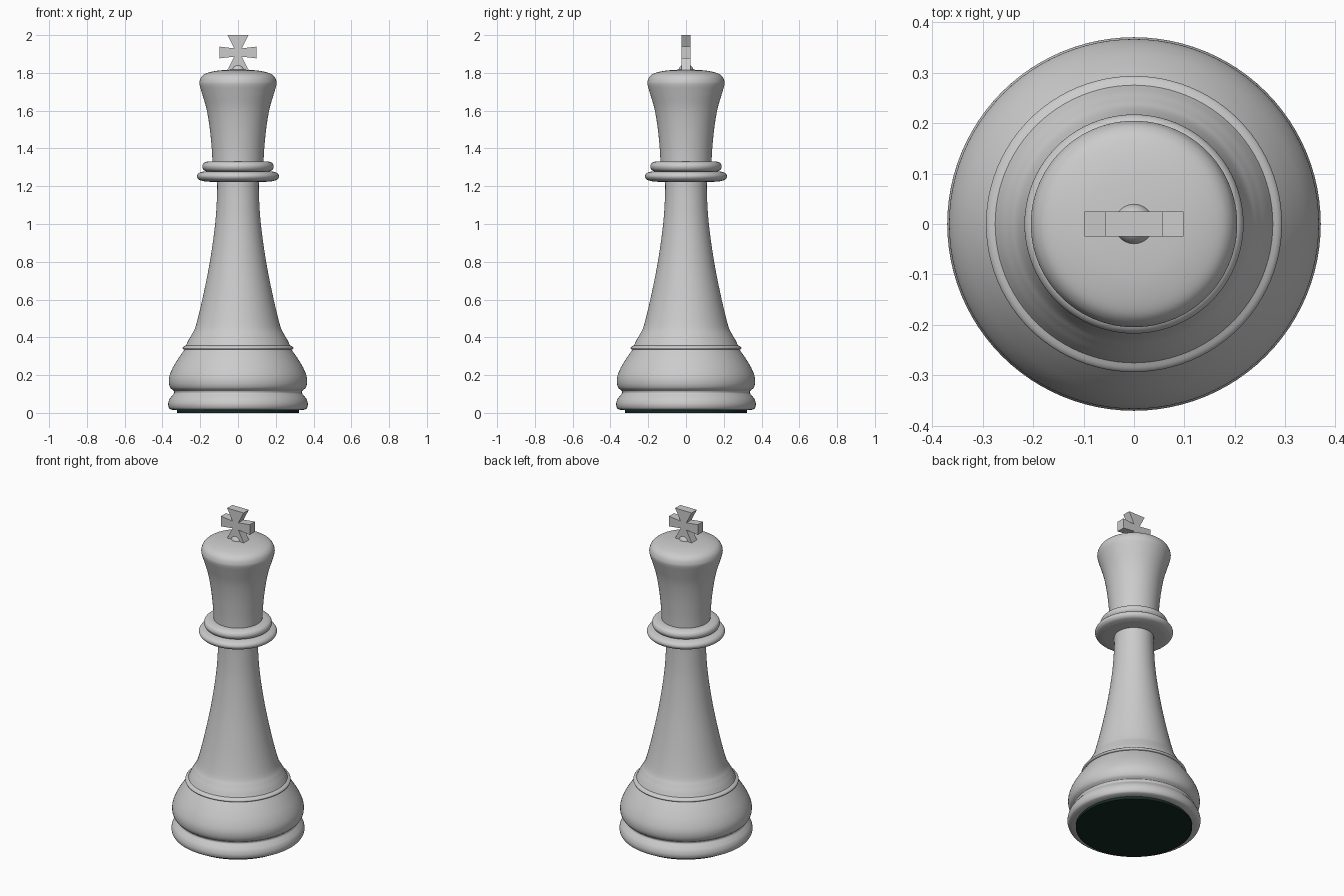
import bpy, bmesh, math
from mathutils import Vector

if "Cube" in bpy.data.objects:
    bpy.data.objects.remove(bpy.data.objects["Cube"])

SIDES = 96


def finish(name, bm, smooth=True):
    bmesh.ops.recalc_face_normals(bm, faces=bm.faces[:])
    mesh = bpy.data.meshes.new(name)
    bm.to_mesh(mesh)
    bm.free()
    obj = bpy.data.objects.new(name, mesh)
    bpy.context.collection.objects.link(obj)
    if smooth:
        bpy.ops.object.select_all(action='DESELECT')
        obj.select_set(True)
        bpy.context.view_layer.objects.active = obj
        bpy.ops.object.shade_smooth_by_angle(angle=math.radians(35))
    return obj


def spline(pts, steps=5):
    """Smooth curve through (radius, height) points."""
    p = [Vector(q) for q in pts]
    p = [2 * p[0] - p[1]] + p + [2 * p[-1] - p[-2]]
    out = []
    for a, b, c, d in zip(p, p[1:], p[2:], p[3:]):
        for i in range(steps):
            t = i / steps
            out.append(0.5 * (2 * b + (c - a) * t + (2 * a - 5 * b + 4 * c - d) * t * t
                              + (3 * b - a - 3 * c + d) * t ** 3))
    return out + [p[-2]]


def lathe(name, *curves):
    """Spin one or more smooth curves, joined at sharp corners, around z."""
    prof = []
    for c in curves:
        for v in spline(c):
            if not prof or (v - prof[-1]).length > 1e-5:
                prof.append(v)
    bm = bmesh.new()
    vs = [bm.verts.new((max(r, 0), 0, z)) for r, z in prof]
    es = [bm.edges.new(e) for e in zip(vs, vs[1:])]
    bmesh.ops.spin(bm, geom=vs + es, cent=(0, 0, 0), axis=(0, 0, 1),
                   angle=math.tau, steps=SIDES, use_merge=True)
    bmesh.ops.remove_doubles(bm, verts=bm.verts[:], dist=1e-5)
    return finish(name, bm)


# Felt pad under the base
felt = lathe("felt_pad", [(0, 0), (0.323, 0)], [(0.323, 0), (0.323, 0.02)],
             [(0.323, 0.02), (0, 0.02)])
green = bpy.data.materials.new("dark_green_felt")
green.diffuse_color = (0.008, 0.025, 0.016, 1)
green.use_nodes = True
green.node_tree.nodes["Principled BSDF"].inputs["Base Color"].default_value = green.diffuse_color
felt.data.materials.append(green)

# Base foot, bulge, bead and tapering stem
lathe("base_and_stem",
      [(0, 0.015), (0.345, 0.015)],
      [(0.345, 0.015), (0.363, 0.023), (0.37, 0.045), (0.364, 0.07), (0.35, 0.09),
       (0.338, 0.105), (0.34, 0.117)],
      [(0.34, 0.117), (0.358, 0.133), (0.366, 0.16), (0.363, 0.195), (0.345, 0.24),
       (0.315, 0.29), (0.283, 0.335)],
      [(0.283, 0.335), (0.291, 0.338), (0.293, 0.345), (0.287, 0.352), (0.275, 0.358)],
      [(0.275, 0.358), (0.262, 0.385), (0.245, 0.415), (0.224, 0.46), (0.189, 0.6),
       (0.149, 0.8), (0.121, 1.0), (0.111, 1.15), (0.11, 1.23)],
      [(0.11, 1.23), (0, 1.23)])

# Double collar
lathe("lower_collar",
      [(0, 1.222), (0.11, 1.222), (0.175, 1.225)],
      [(0.175, 1.225), (0.205, 1.234), (0.217, 1.252), (0.207, 1.27), (0.18, 1.279)],
      [(0.18, 1.279), (0, 1.279)])
lathe("upper_collar",
      [(0, 1.277), (0.165, 1.277)],
      [(0.165, 1.277), (0.182, 1.287), (0.189, 1.305), (0.181, 1.323), (0.16, 1.332)],
      [(0.16, 1.332), (0, 1.332)])

# Flared head with a domed top
lathe("head",
      [(0, 1.325), (0.135, 1.325)],
      [(0.135, 1.325), (0.139, 1.40), (0.15, 1.51), (0.167, 1.61), (0.19, 1.69),
       (0.203, 1.735), (0.203, 1.757), (0.193, 1.78), (0.17, 1.797), (0.12, 1.81),
       (0.06, 1.816), (0, 1.818)])

# Small ball under the cross
bm = bmesh.new()
bmesh.ops.create_uvsphere(bm, u_segments=32, v_segments=16, radius=0.04)
bmesh.ops.translate(bm, verts=bm.verts[:], vec=(0, 0, 1.809))
finish("finial_ball", bm)

# Flat cross with four flared arms: (x, z) of one quarter, mirrored round
quarter = [(0.098, 0.031), (0.02, 0.022), (0.056, 0.092)]
outline = []
for sx, sz in ((1, 1), (-1, 1), (-1, -1), (1, -1)):
    part = [(sx * x, sz * z) for x, z in quarter]
    outline += part if sx * sz > 0 else part[::-1]
bm = bmesh.new()
face = bm.faces.new([bm.verts.new((x, -0.025, 1.908 + z)) for x, z in outline])
ext = bmesh.ops.extrude_face_region(bm, geom=[face])
bmesh.ops.translate(bm, vec=(0, 0.05, 0),
                    verts=[g for g in ext["geom"] if isinstance(g, bmesh.types.BMVert)])
finish("cross", bm, smooth=False)
